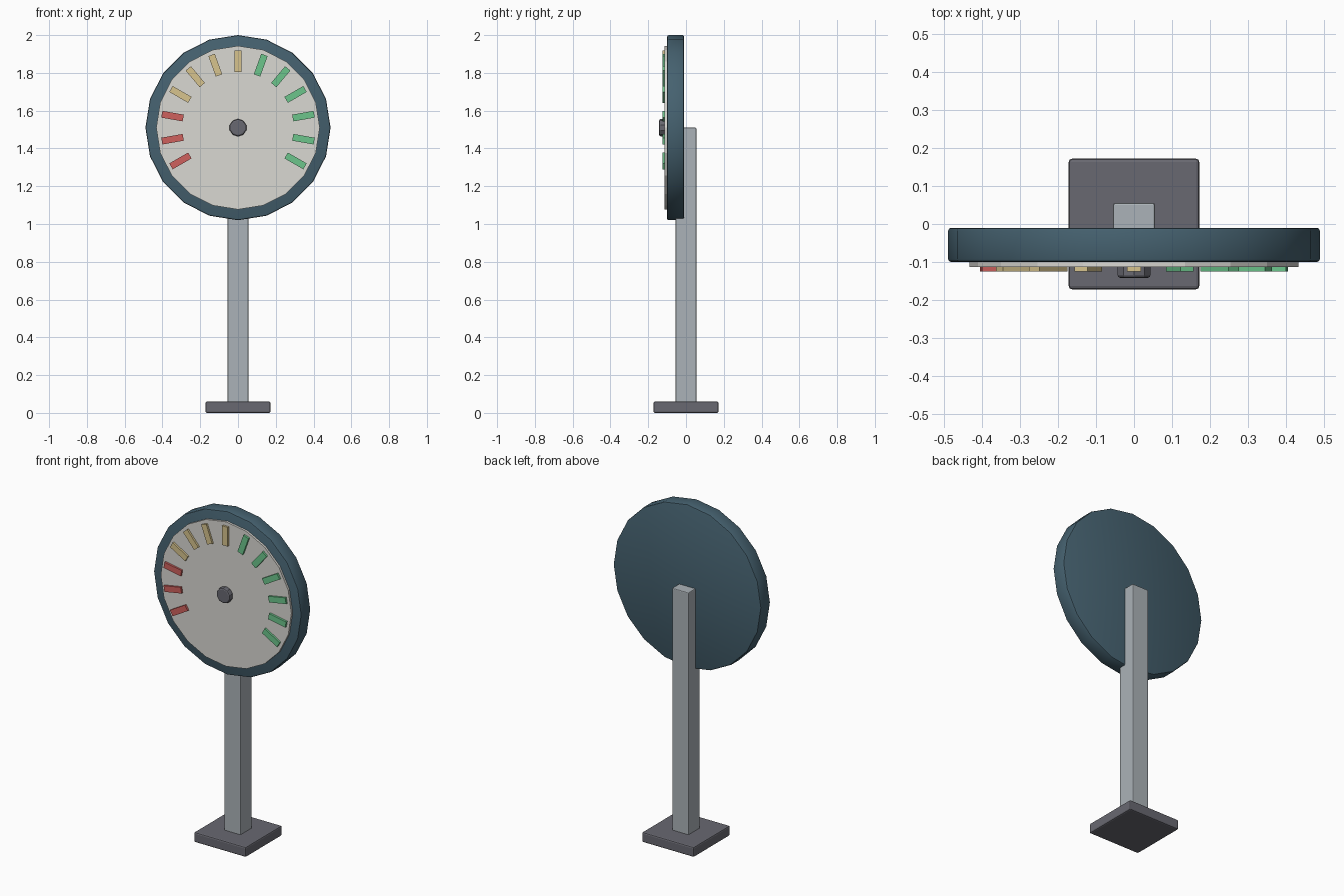
import bpy, bmesh
from math import radians, cos, sin
from mathutils import Matrix, Vector

if "Cube" in bpy.data.objects:
    bpy.data.objects.remove(bpy.data.objects["Cube"])


def material(name, rgb):
    m = bpy.data.materials.new(name)
    m.diffuse_color = (*rgb, 1)
    m.use_nodes = True
    m.node_tree.nodes["Principled BSDF"].inputs["Base Color"].default_value = m.diffuse_color
    return m


BLUE = material("dark_blue", (0.06, 0.12, 0.16))
DARK = material("dark_grey", (0.14, 0.14, 0.165))
STEEL = material("steel", (0.41, 0.45, 0.48))
CREAM = material("cream", (0.70, 0.69, 0.65))
RED = material("red", (0.62, 0.12, 0.11))
TAN = material("tan", (0.68, 0.55, 0.27))
GREEN = material("green", (0.15, 0.56, 0.26))


def finish(name, bm, mat, bevel=0.0, smooth=False):
    """Bevel the sharp edges and make the object."""
    if bevel:
        edges = [e for e in bm.edges if e.calc_face_angle(0) > radians(40)]
        bmesh.ops.bevel(bm, geom=edges, offset=bevel, segments=2,
                        profile=0.5, affect='EDGES')
    bmesh.ops.recalc_face_normals(bm, faces=bm.faces)
    me = bpy.data.meshes.new(name)
    bm.to_mesh(me)
    bm.free()
    me.materials.append(mat)
    ob = bpy.data.objects.new(name, me)
    bpy.context.collection.objects.link(ob)
    if smooth:
        bpy.ops.object.select_all(action='DESELECT')
        ob.select_set(True)
        bpy.context.view_layer.objects.active = ob
        bpy.ops.object.shade_smooth_by_angle(angle=radians(30))
    return ob


def box(name, centre, size, mat, bevel=0.0, turn=0.0):
    bm = bmesh.new()
    mtx = (Matrix.Translation(centre) @ Matrix.Rotation(turn, 4, 'Y')
           @ Matrix.Diagonal((*size, 1)))
    bmesh.ops.create_cube(bm, size=1, matrix=mtx)
    return finish(name, bm, mat, bevel)


def disc(name, y0, y1, radius, sides, mat, bevel=0.0, smooth=False):
    """Upright disc around the dial centre, with a corner at the top."""
    bm = bmesh.new()
    mtx = (Matrix.Translation((0, (y0 + y1) / 2, DIAL_Z))
           @ Matrix.Rotation(radians(90), 4, 'X'))
    bmesh.ops.create_cone(bm, cap_ends=True, segments=sides, radius1=radius,
                          radius2=radius, depth=y1 - y0, matrix=mtx)
    return finish(name, bm, mat, bevel, smooth)


DIAL_Z = 1.51

# Stand
box("base", (0, 0, 0.03), (0.344, 0.344, 0.06), DARK, 0.008)
box("post", (0, 0, 0.78), (0.11, 0.11, 1.46), STEEL, 0.005)

# Dial
disc("dial_housing", -0.10, -0.01, 0.49, 20, BLUE, 0.008, True)
disc("dial_face", -0.113, -0.095, 0.433, 20, CREAM)
disc("centre_hub", -0.142, -0.105, 0.046, 10, DARK, 0.008)

# Tick marks, from lower left clockwise to lower right
for i in range(13):
    a = radians(210 - 20 * i)
    pos = Vector((0.352 * cos(a), -0.117, DIAL_Z + 0.352 * sin(a)))
    mat = RED if i < 3 else TAN if i < 7 else GREEN
    box(f"tick_{i + 1}", pos, (0.115, 0.016, 0.036), mat, turn=-a)
